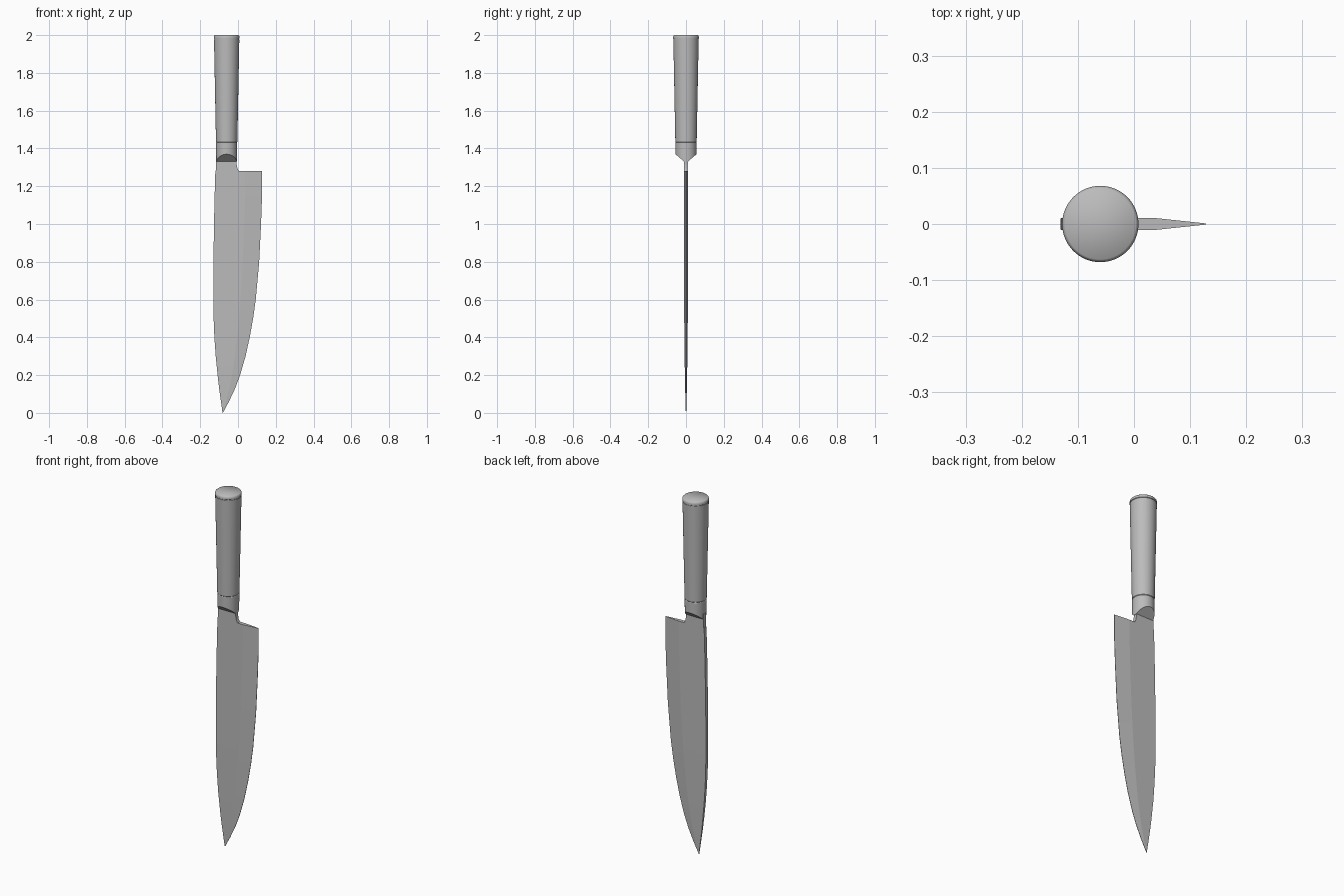
import bpy, bmesh, math
from mathutils import Vector

cube = bpy.data.objects.get("Cube")
if cube:
    bpy.data.objects.remove(cube, do_unlink=True)

steel = bpy.data.materials.new("brushed steel grey")
steel.use_nodes = True
colour = (0.5, 0.5, 0.5, 1)
steel.diffuse_color = colour
steel.node_tree.nodes["Principled BSDF"].inputs["Base Color"].default_value = colour

HANDLE_X = -0.06


def add_object(name, bm, smooth_angle):
    """Turn a bmesh into a shaded object with the steel material."""
    bmesh.ops.recalc_face_normals(bm, faces=bm.faces)
    mesh = bpy.data.meshes.new(name)
    bm.to_mesh(mesh)
    bm.free()
    mesh.materials.append(steel)
    obj = bpy.data.objects.new(name, mesh)
    bpy.context.collection.objects.link(obj)
    bpy.ops.object.select_all(action="DESELECT")
    obj.select_set(True)
    bpy.context.view_layer.objects.active = obj
    bpy.ops.object.shade_smooth_by_angle(angle=math.radians(smooth_angle))
    return obj


def lathe(profile, segments=64):
    """Closed round solid about the handle axis from (radius, z) points."""
    bm = bmesh.new()
    rings = []
    for radius, z in profile:
        ring = bmesh.ops.create_circle(bm, segments=segments, radius=radius)["verts"]
        for v in ring:
            v.co += Vector((HANDLE_X, 0, z))
        rings.append(ring)
    for low, high in zip(rings, rings[1:]):
        for i in range(segments):
            j = (i + 1) % segments
            bm.faces.new((low[i], low[j], high[j], high[i]))
    bm.faces.new(rings[0])
    bm.faces.new(rings[-1])
    return bm


# Tapered round grip
add_object("handle_grip", lathe([(0.0535, 1.43), (0.0565, 1.434), (0.067, 1.978)]), 30)

# Rounded end cap, separated from the grip by a fine groove
add_object("handle_end_cap", lathe([
    (0.065, 1.976), (0.065, 1.981), (0.068, 1.983), (0.068, 1.99),
    (0.0665, 1.996), (0.063, 2.0)]), 50)

# Collar, cut to a wedge on both flat sides of the blade
collar = lathe([(0.055, 1.33), (0.056, 1.428), (0.0535, 1.432)])
for side in (-1, 1):
    cut = bmesh.ops.bisect_plane(
        collar, geom=collar.verts[:] + collar.edges[:] + collar.faces[:],
        plane_co=(0, side * 0.01, 1.33), plane_no=(0, side * 0.04, -0.046),
        clear_outer=True)
    bmesh.ops.edgenet_fill(
        collar, edges=[e for e in cut["geom_cut"] if isinstance(e, bmesh.types.BMEdge)])
add_object("handle_collar", collar, 25)

# Blade rows from heel to tip: height, spine x, edge x, half thickness
ROWS = [
    (1.28, -0.12, 0.128, 0.0105), (1.14, -0.124, 0.127, 0.0105),
    (1.0, -0.127, 0.122, 0.0105), (0.8, -0.13, 0.112, 0.0105),
    (0.6, -0.131, 0.094, 0.01), (0.5, -0.129, 0.08, 0.0095),
    (0.4, -0.125, 0.062, 0.0085), (0.3, -0.118, 0.04, 0.0075),
    (0.2, -0.108, 0.011, 0.006), (0.13, -0.1, -0.015, 0.0045),
    (0.06, -0.09, -0.048, 0.003), (0.0, -0.082, -0.08, 0.001)]
# Neck rows going up from the heel into the collar: height, right side x
NECK = [(1.284, 0.002), (1.295, -0.003), (1.315, -0.007), (1.36, -0.009)]

blade = bmesh.new()
sheets = []
for side in (-1, 1):
    rows = []
    for z, spine, edge, half in ROWS:
        width = edge - spine
        xs = (spine, spine + 0.5 * width, spine + 0.64 * width, edge)
        ys = (half, half, half, min(half, 0.001))
        rows.append([blade.verts.new((x, side * y, z)) for x, y in zip(xs, ys)])
    neck = [[blade.verts.new((x, side * 0.0105, z)) for x in (-0.117, right)]
            for z, right in NECK]
    rows = [r for r in reversed(neck)] + rows
    for upper, lower in zip(rows, rows[1:]):
        for i in range(len(upper) - 1):
            blade.faces.new((upper[i], upper[i + 1], lower[i + 1], lower[i]))
    sheets.append([v for row in rows for v in row])

# Join the two blade sides around their outline
partner = dict(zip(*sheets))
for e in [e for e in blade.edges if e.is_boundary and e.verts[0] in partner]:
    a, b = e.verts
    blade.faces.new((a, b, partner[b], partner[a]))
add_object("blade", blade, 4)
